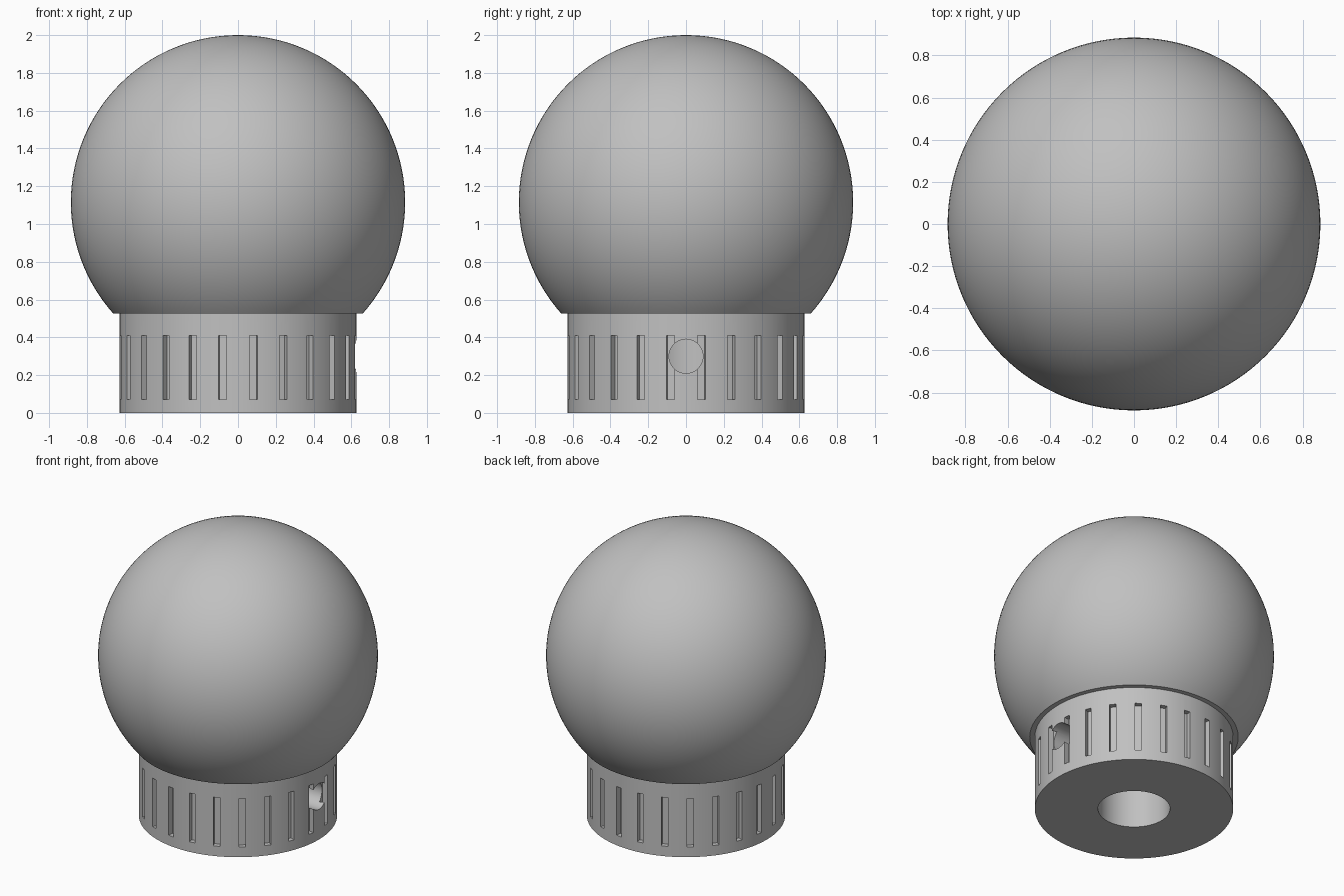
import bpy, bmesh, math
from mathutils import Matrix, Vector

if "Cube" in bpy.data.objects:
    bpy.data.objects.remove(bpy.data.objects["Cube"], do_unlink=True)

BASE_R, BASE_H = 0.627, 0.525
GLOBE_R = 0.885
SLOTS = 24

grey = bpy.data.materials.new("plain grey")
grey.use_nodes = True
colour = (0.53, 0.53, 0.53, 1)
grey.diffuse_color = colour
grey.node_tree.nodes["Principled BSDF"].inputs["Base Color"].default_value = colour


def make_object(name, bm):
    mesh = bpy.data.meshes.new(name)
    bmesh.ops.recalc_face_normals(bm, faces=bm.faces)
    bm.to_mesh(mesh)
    bm.free()
    obj = bpy.data.objects.new(name, mesh)
    mesh.materials.append(grey)
    bpy.context.collection.objects.link(obj)
    return obj


def cylinder(name, radius, length, matrix, sides):
    bm = bmesh.new()
    bmesh.ops.create_cone(bm, cap_ends=True, segments=sides, radius1=radius,
                          radius2=radius, depth=length, matrix=matrix)
    return make_object(name, bm)


def activate(obj):
    bpy.ops.object.select_all(action="DESELECT")
    obj.select_set(True)
    bpy.context.view_layer.objects.active = obj


def cut(obj, cutter):
    cutter.hide_render = True
    mod = obj.modifiers.new("cut", "BOOLEAN")
    mod.operation, mod.solver, mod.object = "DIFFERENCE", "EXACT", cutter
    activate(obj)
    bpy.ops.object.modifier_apply(modifier=mod.name)
    bpy.data.objects.remove(cutter, do_unlink=True)


def smooth(obj):
    activate(obj)
    bpy.ops.object.shade_smooth_by_angle(angle=math.radians(30))


# Round base with a central bore
base = cylinder("base", BASE_R, BASE_H, Matrix.Translation((0, 0, BASE_H / 2)), 144)
cut(base, cylinder("bore_cutter", 0.228, 2, Matrix.Identity(4), 72))

# Ring of shallow upright grip slots
bm = bmesh.new()
for i in range(SLOTS):
    turn = Matrix.Rotation((i + 0.5) * math.tau / SLOTS, 4, "Z")
    place = Matrix.Translation((BASE_R + 0.015, 0, 0.24))
    size = Matrix.Diagonal((0.1, 0.042, 0.34, 1))
    bmesh.ops.create_cube(bm, size=1, matrix=turn @ place @ size)
cut(base, make_object("slot_cutter", bm))

# Cable hole from the left side into the bore
sideways = Matrix.Translation((0.5, 0, 0.3)) @ Matrix.Rotation(math.pi / 2, 4, "Y")
cut(base, cylinder("cable_hole_cutter", 0.09, 0.8, sideways, 48))
smooth(base)

# Globe with a flat underside that overhangs the base
bm = bmesh.new()
bmesh.ops.create_uvsphere(bm, u_segments=128, v_segments=64, radius=GLOBE_R,
                          matrix=Matrix.Translation((0, 0, 2 - GLOBE_R)))
bmesh.ops.bisect_plane(bm, geom=bm.verts[:] + bm.edges[:] + bm.faces[:],
                       plane_co=Vector((0, 0, BASE_H)), plane_no=Vector((0, 0, 1)),
                       clear_inner=True)
bmesh.ops.holes_fill(bm, edges=[e for e in bm.edges if e.is_boundary], sides=0)
globe = make_object("globe", bm)
smooth(globe)
